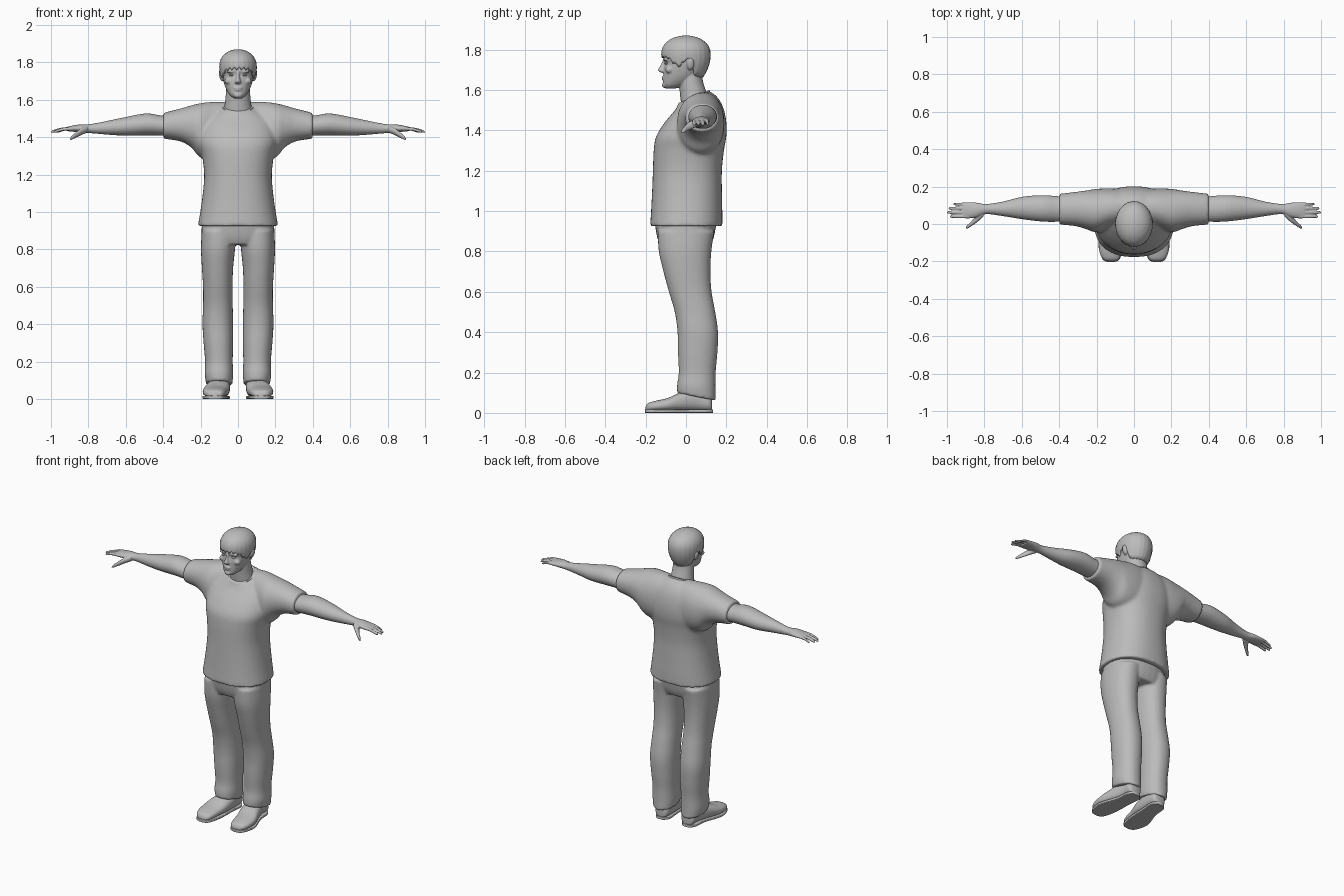
import bpy, bmesh, math
from mathutils import Matrix, Vector

if "Cube" in bpy.data.objects:
    bpy.data.objects.remove(bpy.data.objects["Cube"], do_unlink=True)

grey = bpy.data.materials.new("plain grey")
grey.use_nodes = True
grey.diffuse_color = (.5, .5, .5, 1)
grey.node_tree.nodes["Principled BSDF"].inputs["Base Color"].default_value = grey.diffuse_color


def spline(a, b, c, d, t):
    """Catmull-Rom blend between sections b and c."""
    return [q + t * .5 * (r - p + t * (2 * p - 5 * q + 4 * r - s + t * (3 * (q - r) + s - p)))
            for p, q, r, s in zip(a, b, c, d)]


def loft(bm, axis, sections, side=1, power=2.0, sides=32, steps=4):
    """Skin sections (position, low u, high u, low v, high v, tilt) along an axis."""
    sections = [tuple(s) + (0,) * (6 - len(s)) for s in sections]
    last = len(sections) - 1
    dense = []
    for i in range(last):
        near = [sections[max(0, min(last, i + k))] for k in (-1, 0, 1, 2)]
        dense += [spline(*near, j / steps) for j in range(steps)]
    dense.append(sections[-1])
    rings = []
    for w, u0, u1, v0, v1, tilt in dense:
        ring = []
        for k in range(sides):
            a = math.tau * k / sides
            c, s = math.cos(a), math.sin(a)
            u = (u0 + u1) / 2 + (u1 - u0) / 2 * math.copysign(abs(c) ** (2 / power), c)
            dv = (v1 - v0) / 2 * math.copysign(abs(s) ** (2 / power), s)
            v, h = (v0 + v1) / 2 + dv, w + tilt * dv
            x, y, z = {"x": (h, u, v), "y": (u, h, v), "z": (u, v, h)}[axis]
            ring.append(bm.verts.new((x * side, y, z)))
        rings.append(ring)
    faces = [bm.faces.new(rings[0]), bm.faces.new(rings[-1])]
    for low, high in zip(rings, rings[1:]):
        for k in range(sides):
            n = (k + 1) % sides
            faces.append(bm.faces.new((low[k], low[n], high[n], high[k])))
    bmesh.ops.recalc_face_normals(bm, faces=faces)


def blob(bm, centre, size, turn=0):
    place = Matrix.Translation(centre) @ Matrix.Rotation(turn, 4, "Y") @ Matrix.Diagonal((*size, 1))
    bmesh.ops.create_uvsphere(bm, u_segments=20, v_segments=12, radius=1, matrix=place)


def finish(bm, name, voxel=0, relax=0):
    """Turn the mesh into an object, fusing overlapping volumes where asked."""
    mesh = bpy.data.meshes.new(name)
    bm.to_mesh(mesh)
    bm.free()
    mesh.materials.append(grey)
    obj = bpy.data.objects.new(name, mesh)
    bpy.context.collection.objects.link(obj)
    bpy.ops.object.select_all(action="DESELECT")
    obj.select_set(True)
    bpy.context.view_layer.objects.active = obj
    bpy.ops.object.shade_smooth_by_angle(angle=math.radians(50))
    if voxel:
        fuse = obj.modifiers.new("fuse", "REMESH")
        fuse.mode, fuse.voxel_size, fuse.use_smooth_shade = "VOXEL", voxel, True
        soften = obj.modifiers.new("soften", "SMOOTH")
        soften.factor, soften.iterations = .5, relax
    return obj


SIDES = ((1, "left_"), (-1, "right_"))

# Shirt: body and both sleeves fused together
bm = bmesh.new()
loft(bm, "z", [(.925, -.215, .215, -.178, .18), (1, -.202, .202, -.173, .18),
               (1.1, -.188, .188, -.168, .178), (1.2, -.181, .181, -.164, .178),
               (1.3, -.192, .192, -.16, .188), (1.37, -.21, .21, -.148, .2),
               (1.44, -.205, .205, -.105, .2), (1.5, -.18, .18, -.065, .185, .1),
               (1.54, -.13, .13, -.045, .155, .25), (1.565, -.085, .085, -.035, .115, .4)],
     power=2.3, sides=48)
for side, _ in SIDES:
    loft(bm, "x", [(.02, 0, .18, 1.3, 1.585), (.12, -.02, .19, 1.28, 1.59),
                   (.2, -.045, .188, 1.29, 1.582), (.25, -.03, .18, 1.345, 1.57),
                   (.31, -.012, .172, 1.378, 1.553), (.4, -.003, .162, 1.392, 1.53)], side, 2.1)
finish(bm, "shirt", .009, 8)

# Neckline band: a thin tilted ring lying on the shirt
bm = bmesh.new()
loft(bm, "z", [(.555 + 1, -.088, .088, -.043, .12, .42), (.568 + 1, -.083, .083, -.036, .116, .42)], steps=2)
finish(bm, "collar")

# Trousers: hips and legs fused together
bm = bmesh.new()
loft(bm, "z", [(.825, -.185, .185, -.125, .12), (.87, -.195, .195, -.143, .138),
               (.96, -.192, .192, -.158, .155)], power=2.3)
for side, _ in SIDES:
    loft(bm, "z", [(.08, .03, .17, -.045, .147, -.2), (.13, .026, .178, -.044, .146, -.12),
                   (.2, .028, .176, -.036, .147), (.3, .026, .184, -.04, .156),
                   (.4, .026, .19, -.042, .159), (.5, .028, .187, -.056, .145),
                   (.6, .029, .187, -.085, .127), (.7, .026, .193, -.112, .121),
                   (.8, .016, .198, -.135, .126), (.9, .01, .195, -.14, .14)], side, 2.2)
finish(bm, "trousers", .008, 5)

# Shoes with flat soles
for side, label in SIDES:
    bm = bmesh.new()
    loft(bm, "y", [(-.2, .1, .14, .012, .03), (-.188, .08, .165, .008, .048),
                   (-.15, .066, .184, .008, .06), (-.09, .056, .188, .008, .074),
                   (-.03, .044, .172, .008, .1), (.06, .042, .145, .008, .12),
                   (.115, .048, .14, .008, .1), (.13, .065, .12, .012, .07)], side, 2.4)
    finish(bm, label + "shoe")
    bm = bmesh.new()
    loft(bm, "y", [(-.203, .105, .14, 0, .018), (-.185, .075, .17, 0, .018),
                   (-.1, .054, .19, 0, .018), (.02, .05, .152, 0, .018),
                   (.1, .044, .144, 0, .018), (.134, .07, .12, 0, .018)], side, 6)
    finish(bm, label + "sole")

# Arms: forearm, palm, four fingers and a thumb fused together
FINGERS = ((.106, .968, .007), (.084, .992, .008), (.062, 1, .008), (.04, .985, .008))
for side, label in SIDES:
    bm = bmesh.new()
    loft(bm, "x", [(.3, .015, .145, 1.405, 1.515), (.4, .012, .148, 1.408, 1.515),
                   (.49, .013, .154, 1.41, 1.527), (.6, .026, .145, 1.408, 1.508),
                   (.7, .042, .12, 1.414, 1.487), (.79, .053, .107, 1.422, 1.47),
                   (.84, .036, .114, 1.426, 1.469), (.89, .03, .117, 1.43, 1.461),
                   (.915, .032, .114, 1.433, 1.455)], side)
    for y, tip, r in FINGERS:
        knuckle, middle = .88, (.88 + tip) / 2
        loft(bm, "x", [(x, y - k * r, y + k * r, z - k * r, z + k * r) for x, z, k in
                       ((knuckle, 1.446, 1.3), (middle, 1.443, 1.15), (tip - .01, 1.431, .95),
                        (tip, 1.428, .4))], side, sides=12)
    loft(bm, "x", [(.805, .04, .08, 1.425, 1.46), (.84, .008, .052, 1.41, 1.447),
                   (.87, -.012, .014, 1.395, 1.424), (.89, -.025, -.004, 1.386, 1.406),
                   (.898, -.025, -.014, 1.384, 1.394)], side, sides=16)
    finish(bm, label + "arm", .0038, 3)

# Head: skull, neck and facial features fused together
bm = bmesh.new()
loft(bm, "z", [(1.5, -.085, .085, -.02, .12), (1.58, -.07, .07, -.03, .103),
               (1.65, -.064, .064, -.035, .083), (1.72, -.06, .06, -.03, .08)])
loft(bm, "z", [(1.608, -.022, .022, -.1, -.05), (1.625, -.044, .044, -.113, 0),
               (1.66, -.065, .065, -.112, .05), (1.7, -.078, .078, -.111, .085),
               (1.735, -.085, .085, -.106, .1), (1.76, -.089, .089, -.113, .105),
               (1.81, -.086, .086, -.102, .103), (1.845, -.06, .06, -.065, .07),
               (1.857, -.025, .025, -.03, .03)], power=2.2)
loft(bm, "z", [(1.685, -.013, .013, -.12, -.09), (1.694, -.018, .018, -.137, -.09),
               (1.704, -.014, .014, -.138, -.09), (1.725, -.009, .009, -.125, -.09),
               (1.75, -.009, .009, -.115, -.09)], sides=16)
blob(bm, (0, -.11, 1.664), (.024, .011, .006))
blob(bm, (0, -.109, 1.653), (.021, .011, .006))
blob(bm, (0, -.104, 1.624), (.022, .015, .014))
for side, _ in SIDES:
    blob(bm, (side * .036, -.1, 1.75), (.026, .011, .006), side * .12)
    blob(bm, (side * .05, -.082, 1.7), (.022, .02, .018))
    blob(bm, (side * .088, .022, 1.73), (.013, .019, .032), side * .2)
finish(bm, "head", .0042, 4)

# Eyes
for side, label in SIDES:
    bm = bmesh.new()
    blob(bm, (side * .035, -.096, 1.732), (.014, .01, .006))
    finish(bm, label + "eye")

# Hair: a cap whose lower edge follows the fringe, ears and nape
bm = bmesh.new()
COLUMNS, ROWS, TOP, MID = 72, 16, 1.87, 1.775


def hairline(front):
    keys = ((-1, 1.662), (-.45, 1.67), (-.25, 1.755), (.1, 1.745), (.25, 1.715), (.5, 1.73), (.75, 1.762), (1, 1.768))
    for (a, low), (b, high) in zip(keys, keys[1:]):
        if front <= b:
            return low + (high - low) * (front - a) / (b - a)
    return keys[-1][1]


grid = []
for c in range(COLUMNS):
    angle = math.tau * c / COLUMNS
    front = math.cos(angle)
    edge = hairline(front) + (.009 * math.sin(c * 2.1) if front > -.2 else .003 * math.sin(c * 2.1))
    column = []
    for r in range(ROWS):
        z = edge + (TOP - edge) * math.sin(math.pi / 2 * r / ROWS)
        rise = (z - MID) / (TOP - MID)
        wide = (1 - abs(rise) ** 2.3) ** .5 if rise > 0 else 1 - .22 * rise * rise
        lump = 1 + .012 * math.sin(c * 2.1) * (1 - r / ROWS)
        column.append(bm.verts.new((.1 * wide * lump * math.sin(angle), -.122 * wide * lump * front, z)))
    grid.append(column)
crown = bm.verts.new((0, 0, TOP))
for left, right in zip(grid, grid[1:] + grid[:1]):
    for r in range(ROWS - 1):
        bm.faces.new((left[r], right[r], right[r + 1], left[r + 1]))
    bm.faces.new((left[-1], right[-1], crown))
bmesh.ops.recalc_face_normals(bm, faces=bm.faces)
hair = finish(bm, "hair")
shell = hair.modifiers.new("thickness", "SOLIDIFY")
shell.thickness, shell.offset = .014, -1
